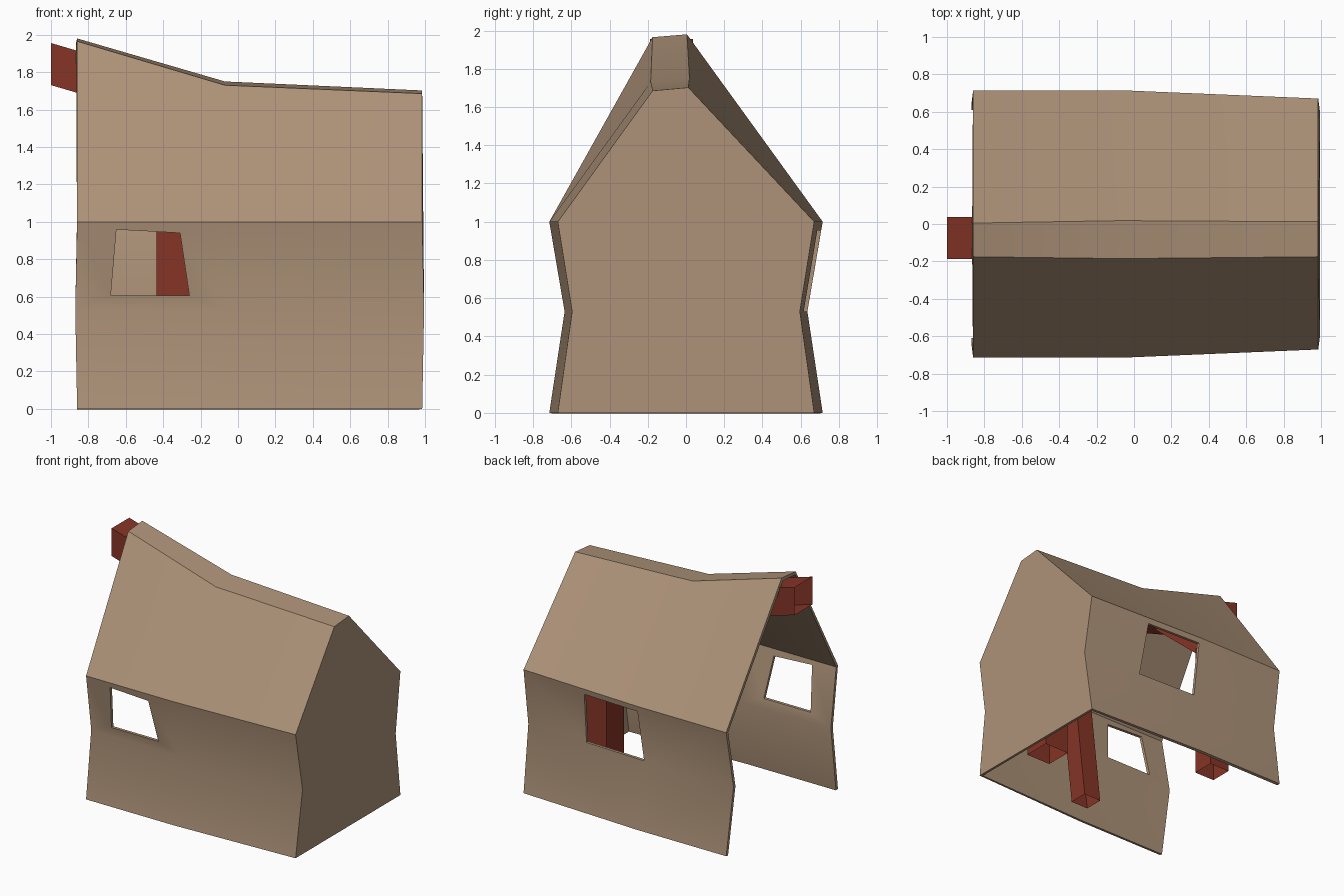
import bpy, bmesh, math
from mathutils import Vector

if "Cube" in bpy.data.objects:
    bpy.data.objects.remove(bpy.data.objects["Cube"])


def material(name, color):
    m = bpy.data.materials.new(name)
    m.diffuse_color = color
    m.use_nodes = True
    m.node_tree.nodes["Principled BSDF"].inputs["Base Color"].default_value = m.diffuse_color
    return m


PLASTER = material("tan_wood", (0.42, 0.29, 0.19, 1))
TIMBER = material("red_timber", (0.24, 0.035, 0.02, 1))


def make_object(name, bm, mat=None):
    bmesh.ops.recalc_face_normals(bm, faces=bm.faces[:])
    me = bpy.data.meshes.new(name)
    bm.to_mesh(me)
    bm.free()
    ob = bpy.data.objects.new(name, me)
    bpy.context.collection.objects.link(ob)
    if mat:
        me.materials.append(mat)
    return ob


def loft(bm, rings, closed):
    """Join rings of points with quads; returns the vertex rings."""
    vs = [[bm.verts.new(p) for p in r] for r in rings]
    n = len(rings[0])
    for a, b in zip(vs, vs[1:]):
        for i in range(n if closed else n - 1):
            j = (i + 1) % n
            bm.faces.new((a[i], a[j], b[j], b[i]))
    return vs


# House shell: sagging profile, open at the left end and underneath
def section(x, k, z_front, z_back, y_front, y_back, bulge):
    return [(x, -.715 * k, 0), (x + bulge, -.635 * k, .53), (x, -.715 * k, 1),
            (x, y_front, z_front), (x, y_back, z_back),
            (x, .715 * k, 1), (x + bulge, .635 * k, .53), (x, .715 * k, 0)]


bm = bmesh.new()
rings = loft(bm, [section(-.86, 1, 1.965, 1.98, -.175, .005, -.01),
                  section(-.07, 1, 1.73, 1.75, -.185, .018, 0),
                  section(.985, .938, 1.685, 1.702, -.175, .012, .01)], False)
bm.faces.new(rings[-1])
house = make_object("house_shell", bm, PLASTER)
# make normals point outward so the thickness goes inward
if house.data.polygons[0].normal.y > 0:
    house.data.flip_normals()
solid = house.modifiers.new("thickness", 'SOLIDIFY')
solid.thickness = .025
solid.offset = -1


# Crooked window openings
def window_cutter(name, quad, y0, y1):
    b = bmesh.new()
    r = loft(b, [[(x, y, z) for x, z in quad] for y in (y0, y1)], True)
    for ring in r:
        b.faces.new(ring)
    ob = make_object(name, b)
    ob.hide_render = True
    ob.hide_viewport = True
    mod = house.modifiers.new(name, 'BOOLEAN')
    mod.operation = 'DIFFERENCE'
    mod.solver = 'EXACT'
    mod.object = ob
    return ob


cutters = [
    window_cutter("front_window_cutter",
                  [(-.68, .605), (-.65, .958), (-.31, .94), (-.26, .605)], -.9, -.45),
    window_cutter("back_window_cutter",
                  [(-.07, .53), (-.06, .955), (.43, .955), (.46, .53)], .45, .9)]

# Bake the modifiers, then smooth the gently bent walls
bpy.context.view_layer.update()
deps = bpy.context.evaluated_depsgraph_get()
baked = bpy.data.meshes.new_from_object(house.evaluated_get(deps))
house.modifiers.clear()
house.data = baked
for c in cutters:
    bpy.data.objects.remove(c)
bpy.ops.object.select_all(action='DESELECT')
house.select_set(True)
bpy.context.view_layer.objects.active = house
bpy.ops.object.shade_smooth_by_angle(angle=math.radians(30))


# Timber frame: hollow square beams swept along a path
def beam(name, path, size, u, v):
    h = size / 2
    u, v = Vector(u) * h, Vector(v) * h
    b = bmesh.new()
    loft(b, [[Vector(p) + s * u + t * v
              for s, t in ((-1, -1), (1, -1), (1, 1), (-1, 1))] for p in path], True)
    return make_object(name, b, TIMBER)


X, Y, Z = (1, 0, 0), (0, 1, 0), (0, 0, 1)
beam("ridge_beam", [(-1, -.075, 1.843), (-.07, -.075, 1.57), (.9, -.075, 1.53)], .225, Y, Z)
beam("ridge_post", [(.8, -.08, 0), (.8, -.08, 1.5)], .22, X, Y)
beam("back_post", [(-.345, .52, 0), (-.345, .52, 1.1)], .18, X, Y)
beam("front_post", [(.106, -.448, 0), (.23, -.448, 1.1)], .155, X, Y)
beam("back_rafter", [(-.345, .52, 1.06), (-.345, -.05, 1.56)], .16, X, Z)
